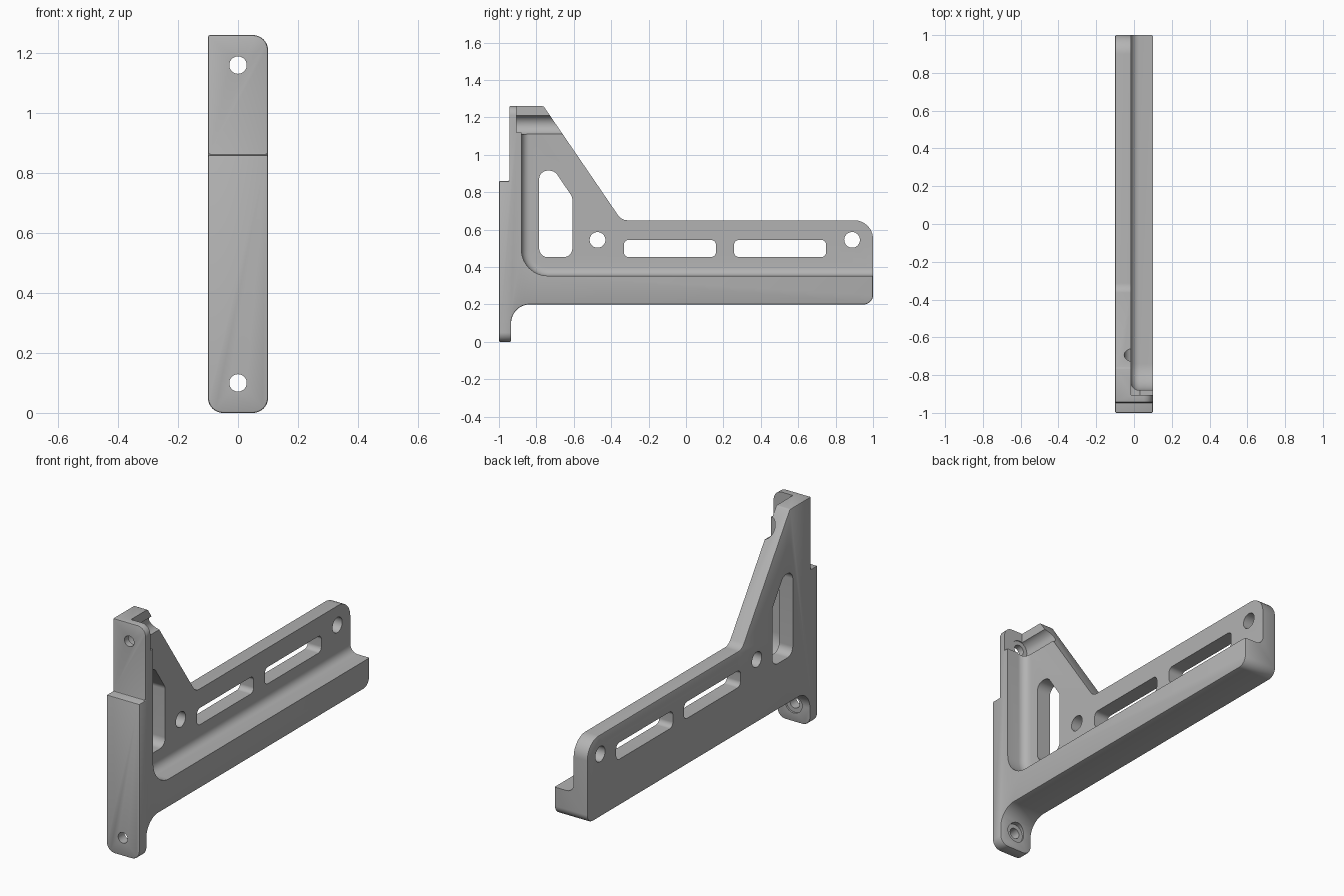
import bpy, bmesh, math
from mathutils import Vector

cube = bpy.data.objects.get("Cube")
if cube:
    bpy.data.objects.remove(cube)

grey = bpy.data.materials.new("neutral_grey")
grey.use_nodes = True
COLOUR = (0.45, 0.45, 0.45, 1)
grey.diffuse_color = COLOUR
grey.node_tree.nodes["Principled BSDF"].inputs["Base Color"].default_value = COLOUR


def rounded(corners, steps=10):
    """Polygon outline from (a, b, radius) corners."""
    out = []
    n = len(corners)
    for i, (a, b, r) in enumerate(corners):
        p = Vector((a, b))
        if not r:
            out.append(p)
            continue
        u = (Vector(corners[i - 1][:2]) - p).normalized()
        v = (Vector(corners[(i + 1) % n][:2]) - p).normalized()
        half = u.angle(v) / 2
        centre = p + (u + v).normalized() * r / math.sin(half)
        start = p + u * r / math.tan(half) - centre
        end = p + v * r / math.tan(half) - centre
        for k in range(steps + 1):
            t = k / steps
            out.append(centre + (start * (1 - t) + end * t).normalized() * r)
    return out


def circle(a, b, r, n=40):
    return [Vector((a + r * math.cos(math.tau * k / n),
                    b + r * math.sin(math.tau * k / n))) for k in range(n)]


def prism(name, outline, axis, lo, hi):
    """Extrude an outline along x (outline is y, z) or y (outline is x, z)."""
    bm = bmesh.new()
    place = (lambda p, d: (d, p.x, p.y)) if axis == "x" else (lambda p, d: (p.x, d, p.y))
    face = bm.faces.new([bm.verts.new(place(p, lo)) for p in outline])
    new = bmesh.ops.extrude_face_region(bm, geom=[face])["geom"]
    shift = (hi - lo, 0, 0) if axis == "x" else (0, hi - lo, 0)
    bmesh.ops.translate(bm, vec=shift, verts=[g for g in new if isinstance(g, bmesh.types.BMVert)])
    bmesh.ops.recalc_face_normals(bm, faces=bm.faces)
    mesh = bpy.data.meshes.new(name)
    bm.to_mesh(mesh)
    bm.free()
    mesh.materials.append(grey)
    obj = bpy.data.objects.new(name, mesh)
    bpy.context.collection.objects.link(obj)
    return obj


def bake(obj):
    graph = bpy.context.evaluated_depsgraph_get()
    obj.data = bpy.data.meshes.new_from_object(obj.evaluated_get(graph))
    obj.modifiers.clear()


def bevel(obj, width, segments, angle):
    mod = obj.modifiers.new("edge_round", "BEVEL")
    mod.width, mod.segments = width, segments
    mod.limit_method, mod.angle_limit = "ANGLE", math.radians(angle)
    bake(obj)


def combine(obj, cutter, operation="DIFFERENCE"):
    mod = obj.modifiers.new("cut", "BOOLEAN")
    mod.object, mod.operation, mod.solver = cutter, operation, "EXACT"
    bake(obj)
    bpy.data.objects.remove(cutter)


# Side silhouette of the bracket, trimmed by the front silhouette
bracket = prism("bracket", rounded([
    (-1, -0.1, 0), (-0.935, -0.1, 0), (-0.935, 0.2, 0.1), (1, 0.2, 0.05),
    (1, 0.65, 0.1), (-0.345, 0.65, 0.06), (-0.857, 1.4, 0), (-0.945, 1.4, 0),
    (-0.945, 0.86, 0), (-1, 0.86, 0)]), "x", -0.2, 0.2)
trim = prism("front_trim", rounded([
    (-0.1, 0, 0.05), (0.1, 0, 0.05), (0.1, 1.26, 0.05), (-0.1, 1.26, 0)]), "y", -1.3, 1.3)
combine(bracket, trim, "INTERSECT")
bevel(bracket, 0.006, 2, 50)

# Filleted recess leaving the thin web, bottom rail and front wall
recess = prism("recess", rounded([
    (-0.88, 0.353, 0.14), (1.3, 0.353, 0), (1.3, 1.6, 0), (-0.88, 1.6, 0)]), "x", -0.017, 0.3)
bevel(recess, 0.045, 6, 60)
combine(bracket, recess)

# Thinner wall at the top
combine(bracket, prism("top_relief", rounded([
    (-0.905, 1.12, 0), (-0.6, 1.12, 0), (-0.6, 1.5, 0), (-0.905, 1.5, 0)]), "x", -0.017, 0.3))

# Window and slots in the web
combine(bracket, prism("window", rounded([
    (-0.785, 0.453, 0.045), (-0.608, 0.453, 0.045), (-0.608, 0.775, 0.04),
    (-0.703, 0.915, 0.05), (-0.785, 0.915, 0.045)]), "x", -0.3, 0.3))
for y in (-0.332, 0.257):
    combine(bracket, prism("slot", rounded([
        (y, 0.453, 0.027), (y + 0.492, 0.453, 0.027),
        (y + 0.492, 0.545, 0.027), (y, 0.545, 0.027)]), "x", -0.3, 0.3))

# Side holes
for y in (-0.473, 0.888):
    combine(bracket, prism("side_hole", circle(y, 0.545, 0.042), "x", -0.3, 0.3))

# Front holes, each with a screw head clearance behind
for z, depth, end in ((0.1, -0.945, -0.8), (1.16, -0.91, -0.5)):
    combine(bracket, prism("head_clearance", circle(0, z, 0.052), "y", depth, end))
    combine(bracket, prism("screw_hole", circle(0, z, 0.029), "y", -1.2, -0.85))

# Smooth shading with sharp edges
bpy.ops.object.select_all(action="DESELECT")
bracket.select_set(True)
bpy.context.view_layer.objects.active = bracket
bpy.ops.object.shade_smooth_by_angle(angle=math.radians(30))
